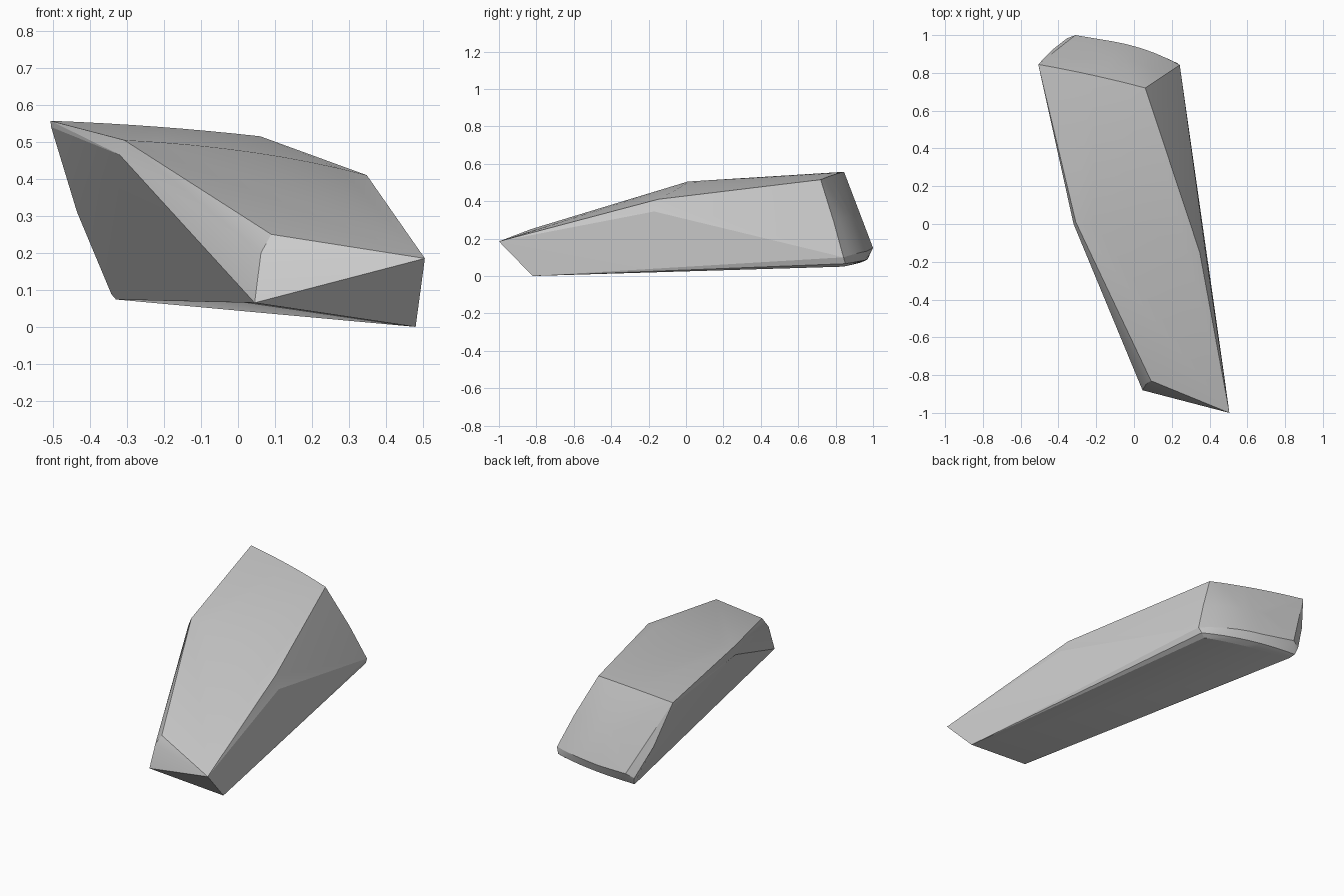
import bpy, bmesh, math
from mathutils import Vector

if "Cube" in bpy.data.objects:
    bpy.data.objects.remove(bpy.data.objects["Cube"])


def arc(start, through, end, steps=8):
    """Smooth row of points passing through the middle point."""
    a, m, b = Vector(start), Vector(through), Vector(end)
    c = 2 * m - (a + b) / 2
    return [a * (1 - t) ** 2 + c * 2 * t * (1 - t) + b * t * t
            for t in (i / steps for i in range(steps + 1))]


# rounded rear end: rows from the top rim down to the underside
rear_rows = [
    ((-.507, .845, .557), (-.22, .788, .541), (.06, .72, .515)),
    ((-.435, .92, .31), (-.12, .89, .32), (.165, .79, .29)),
    ((-.355, .983, .13), (-.04, .952, .13), (.242, .842, .10)),
    ((-.342, .97, .088), (-.04, .935, .08), (.228, .852, .066)),
    ((-.33, .94, .074), (-.03, .895, .062), (.20, .84, .05)),
]
points = [p for row in rear_rows for p in arc(*row)]
points += [Vector(p) for p in ((-.31, 1.0, .15), (-.505, .838, .54))]

# bowed ridge across the middle, with the lower shoulder on each side
points += arc((-.308, .01, .505), (.04, -.035, .472), (.348, -.15, .41))
points += [Vector(p) for p in ((-.32, .0, .465), (.382, -.17, .345))]

# pointed front end
points += [Vector(p) for p in (
    (.505, -1.0, .185), (.09, -.83, .25), (.062, -.85, .20),
    (.045, -.88, .065), (.48, -.82, .0))]

# skin the outline points as one faceted solid
bm = bmesh.new()
for p in points:
    bm.verts.new(p)
hull = bmesh.ops.convex_hull(bm, input=bm.verts)
loose = [v for v in bm.verts if not v.link_faces]
bmesh.ops.delete(bm, geom=loose, context='VERTS')
bmesh.ops.recalc_face_normals(bm, faces=bm.faces)
mesh = bpy.data.meshes.new("faceted_block")
bm.to_mesh(mesh)
bm.free()

block = bpy.data.objects.new("faceted_block", mesh)
bpy.context.collection.objects.link(block)
bpy.context.view_layer.objects.active = block
block.select_set(True)
bpy.ops.object.shade_smooth_by_angle(angle=math.radians(16))
